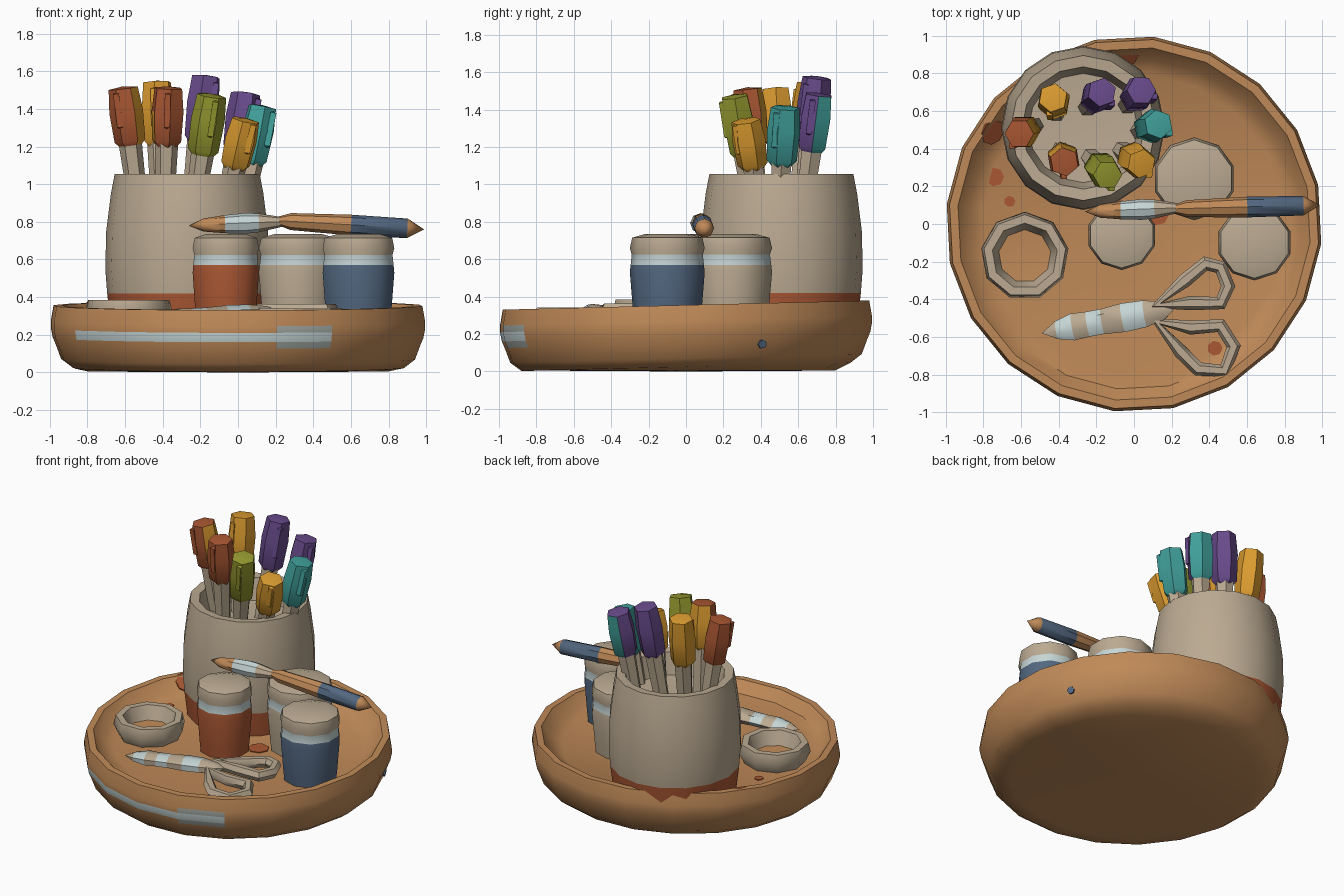
import bpy, bmesh, math
from mathutils import Vector

old = bpy.data.objects.get("Cube")
if old:
    bpy.data.objects.remove(old, do_unlink=True)

# Colours
HEX = {"tan": "C08A58", "beige": "BBAA92", "rust": "AA5733", "yellow": "DC9C30",
       "purple": "694B8C", "olive": "95992F", "teal": "41A19C", "slate": "536780",
       "pale": "C6D5D5", "grey": "9FA5A0"}


def linear(code, i):
    c = int(code[i:i + 2], 16) / 255
    return c / 12.92 if c < 0.04 else ((c + 0.055) / 1.055) ** 2.4


MATS = {}
for label, code in HEX.items():
    m = bpy.data.materials.new(label)
    m.use_nodes = True
    rgba = [linear(code, i) for i in (0, 2, 4)] + [1]
    m.diffuse_color = rgba
    bsdf = m.node_tree.nodes["Principled BSDF"]
    bsdf.inputs["Base Color"].default_value = rgba
    bsdf.inputs["Roughness"].default_value = 0.9
    MATS[label] = m
NAMES = list(MATS)


def smooth(ob):
    bpy.ops.object.select_all(action='DESELECT')
    ob.select_set(True)
    bpy.context.view_layer.objects.active = ob
    bpy.ops.object.shade_smooth_by_angle(angle=math.radians(42))


def turned(name, base, axis, profile, bands, sides=12, turn=0, flat=1, shape=None, rule=None):
    """Turn (radius, height) rows about an axis; bands colour the gaps between rows."""
    bands = [bands] * (len(profile) - 1) if isinstance(bands, str) else bands
    rot = Vector((0, 0, 1)).rotation_difference(Vector(axis))
    bm = bmesh.new()
    rings = []
    for r, h in profile:
        ring = []
        for i in range(sides):
            a = 2 * math.pi * i / sides + math.radians(turn)
            p = rot @ Vector((r * math.cos(a), r * math.sin(a), h))
            p.z *= flat
            p += Vector(base)
            ring.append(bm.verts.new(shape(p) if shape else p))
        rings.append(ring)
    for lo, hi, colour in zip(rings, rings[1:], bands):
        for i in range(sides):
            j = (i + 1) % sides
            f = bm.faces.new((lo[i], lo[j], hi[j], hi[i]))
            f.material_index = NAMES.index(colour)
    bmesh.ops.remove_doubles(bm, verts=bm.verts, dist=0.0005)
    bmesh.ops.recalc_face_normals(bm, faces=bm.faces)
    if rule:
        for f in bm.faces:
            colour = rule(f)
            if colour:
                f.material_index = NAMES.index(colour)
    me = bpy.data.meshes.new(name)
    bm.to_mesh(me)
    bm.free()
    for m in MATS.values():
        me.materials.append(m)
    ob = bpy.data.objects.new(name, me)
    bpy.context.collection.objects.link(ob)
    smooth(ob)
    return ob


UP = (0, 0, 1)
FLOOR = 0.25


# Round tray with a slightly tilted rim and a painted stripe on its front wall
def tilt(p):
    if math.hypot(p.x, p.y) > 0.87:
        p.z += 0.025 * p.y
    return p


def stripe(f):
    c = f.calc_center_median()
    angle = math.degrees(math.atan2(c.y, c.x)) % 360
    r, z = math.hypot(c.x, c.y), c.z - 0.025 * c.y
    if r < 0.93 or not 0.13 < z < 0.28 or not 210 < angle < 306:
        return None
    if 0.18 < z < 0.24:
        return "pale"
    return "grey" if angle > 288 else None


turned("tray", (0, 0, 0), UP,
       [(0, 0), (0.8, 0.005), (0.885, 0.025), (0.945, 0.07), (0.975, 0.15), (0.99, 0.185),
        (1, 0.235), (1, 0.27), (0.985, 0.355), (0.94, 0.355), (0.88, 0.28), (0.8, FLOOR), (0, FLOOR)],
       "tan", sides=20, turn=12, shape=tilt, rule=stripe)

# Paint splashes
for i, (x, y, r) in enumerate([(-0.74, 0.25, 0.05), (-0.66, 0.12, 0.03), (0.12, 0.06, 0.07),
                               (0.43, -0.66, 0.04)]):
    turned(f"rust_splash_{i}", (x, y, FLOOR), UP, [(r, 0), (r, 0.006), (0, 0.006)], "rust", 7)
for i, angle in enumerate((93, 147)):
    a = math.radians(angle)
    d = Vector((math.cos(a), math.sin(a), 0))
    turned(f"rim_splash_{i}", d * 0.9 + Vector((0, 0, 0.325)), (-d.x, -d.y, 1.2),
           [(0.07, 0), (0.07, 0.012), (0, 0.012)], "rust", 8)
a = math.radians(25)
turned("blue_dot", (0.95 * math.cos(a), 0.95 * math.sin(a), 0.15), (math.cos(a), math.sin(a), -0.2),
       [(0.025, 0), (0.025, 0.022), (0, 0.022)], "slate", 6)

# Pen cup, hollow at the top, with a painted foot
CUP = Vector((-0.27, 0.51, 0))
turned("pen_cup", CUP, UP,
       [(0, FLOOR), (0.405, FLOOR), (0.425, 0.42), (0.435, 0.55), (0.43, 0.75), (0.405, 0.95),
        (0.385, 1.055), (0.325, 1.05), (0.29, 0.9), (0, 0.88)],
       ["rust"] * 2 + ["beige"] * 7, sides=16)


# Capped pens: cap bottom, cap top, colour, second colour with the side it faces
PENS = [((-0.57, 0.50, 1.2), (-0.61, 0.48, 1.51), "rust", ("yellow", (1, 0.2, 0))),
        ((-0.42, 0.63, 1.2), (-0.43, 0.67, 1.54), "yellow", None),
        ((-0.38, 0.36, 1.2), (-0.37, 0.33, 1.51), "rust", ("yellow", (-0.6, 0.8, 0))),
        ((-0.19, 0.31, 1.15), (-0.14, 0.26, 1.47), "olive", None),
        ((-0.02, 0.36, 1.08), (0.04, 0.32, 1.34), "yellow", None),
        ((0.07, 0.51, 1.1), (0.13, 0.53, 1.41), "teal", None),
        ((0.0, 0.67, 1.17), (0.04, 0.71, 1.48), "purple", ("teal", (0.4, 0.9, 0))),
        ((-0.21, 0.66, 1.22), (-0.17, 0.70, 1.57), "purple", None)]
for i, (low, top, colour, second) in enumerate(PENS):
    low, top = Vector(low), Vector(top)
    axis = top - low
    n = axis.length
    foot = low - axis.normalized() * (low.z - 0.87)
    turned(f"pen_stem_{i}", foot, axis, [(0.05, 0), (0.062, (low - foot).length + 0.02)], "beige", 6)
    rule = None
    if second:
        def rule(f, s=second):
            return s[0] if f.normal.dot(Vector(s[1])) > 0.45 else None
    turned(f"pen_cap_{i}", low, axis,
           [(0.055, 0), (0.082, 0.03), (0.09, n * 0.6), (0.078, n), (0, n + 0.01)],
           colour, 6, turn=20 * i, rule=rule)
    # Pocket clip on the outer front side of the cap
    out = (low - CUP) * Vector((0.4, 0.4, 0)) + Vector((0.04, -0.12, 0))
    turned(f"pen_clip_{i}", low + out.normalized() * 0.078 + axis * 0.3, axis,
           [(0, 0), (0.022, 0.01), (0.022, n * 0.6), (0, n * 0.62)], colour, 4, turn=45)


# Paint jars with a spill line under each lid
JARS = {"rust": (-0.065, -0.06, 0.185), "beige": (0.32, 0.24, 0.22), "slate": (0.64, -0.1, 0.2)}
for colour, (x, y, r) in JARS.items():
    turned(f"{colour}_paint_jar", (x, y, 0), UP,
           [(0, FLOOR), (r * 0.88, FLOOR), (r * 0.92, 0.33), (r, 0.53), (r * 0.98, 0.57),
            (r * 0.95, 0.625), (r, 0.66), (r * 0.94, 0.715), (r * 0.6, 0.735), (0, 0.73)],
           [colour] * 4 + ["pale"] + ["beige"] * 4, sides=10, turn=18)

# Low water bowl
turned("water_bowl", (-0.58, -0.17, 0), UP,
       [(0, FLOOR), (0.2, FLOOR), (0.235, 0.32), (0.22, 0.385), (0.175, 0.385), (0.14, 0.29), (0, 0.28)],
       ["beige"] * 5 + ["tan"], sides=9, turn=10)

# Paintbrush resting on the jars
turned("paintbrush_tip", (-0.26, 0.065, 0.78), (0.5, 0.02, 0.02),
       [(0, 0), (0.035, 0.08), (0.048, 0.19), (0.055, 0.3), (0.05, 0.37), (0.025, 0.5)],
       ["tan", "tan", "pale", "pale", "beige"], 8)
turned("paintbrush_handle", (0.22, 0.08, 0.805), (0.77, 0.02, -0.045),
       [(0.025, 0), (0.045, 0.06), (0.055, 0.38), (0.052, 0.68), (0, 0.77)],
       ["tan", "tan", "slate", "tan"], 8)

# Scissors: flattened blade with paint blotches, and two finger loops
turned("scissor_blade", (-0.49, -0.58, 0.285), (0.6, 0.11, 0.06),
       [(0, 0), (0.05, 0.08), (0.075, 0.17), (0.07, 0.25), (0.07, 0.33), (0.08, 0.44),
        (0.075, 0.56), (0.05, 0.66), (0, 0.72)],
       ["beige", "pale", "beige", "pale", "beige", "pale", "beige", "beige"], 7, flat=0.6)


def loop(name, points, z):
    cu = bpy.data.curves.new(name, 'CURVE')
    cu.dimensions = '3D'
    cu.bevel_depth = 0.038
    cu.bevel_resolution = 1
    sp = cu.splines.new('POLY')
    sp.points.add(len(points) - 1)
    for p, (x, y) in zip(sp.points, points):
        p.co = (x, y, z, 1)
    sp.use_cyclic_u = True
    cu.materials.append(MATS["beige"])
    ob = bpy.data.objects.new(name, cu)
    bpy.context.collection.objects.link(ob)
    bpy.ops.object.select_all(action='DESELECT')
    ob.select_set(True)
    bpy.context.view_layer.objects.active = ob
    bpy.ops.object.convert(target='MESH')
    smooth(bpy.context.view_layer.objects.active)


loop("upper_finger_loop", [(0.12, -0.43), (0.27, -0.3), (0.38, -0.21), (0.46, -0.23), (0.5, -0.33),
                           (0.46, -0.42), (0.3, -0.42)], 0.33)
loop("lower_finger_loop", [(0.12, -0.52), (0.25, -0.68), (0.34, -0.77), (0.48, -0.78), (0.53, -0.65),
                           (0.46, -0.54), (0.3, -0.55)], 0.31)
